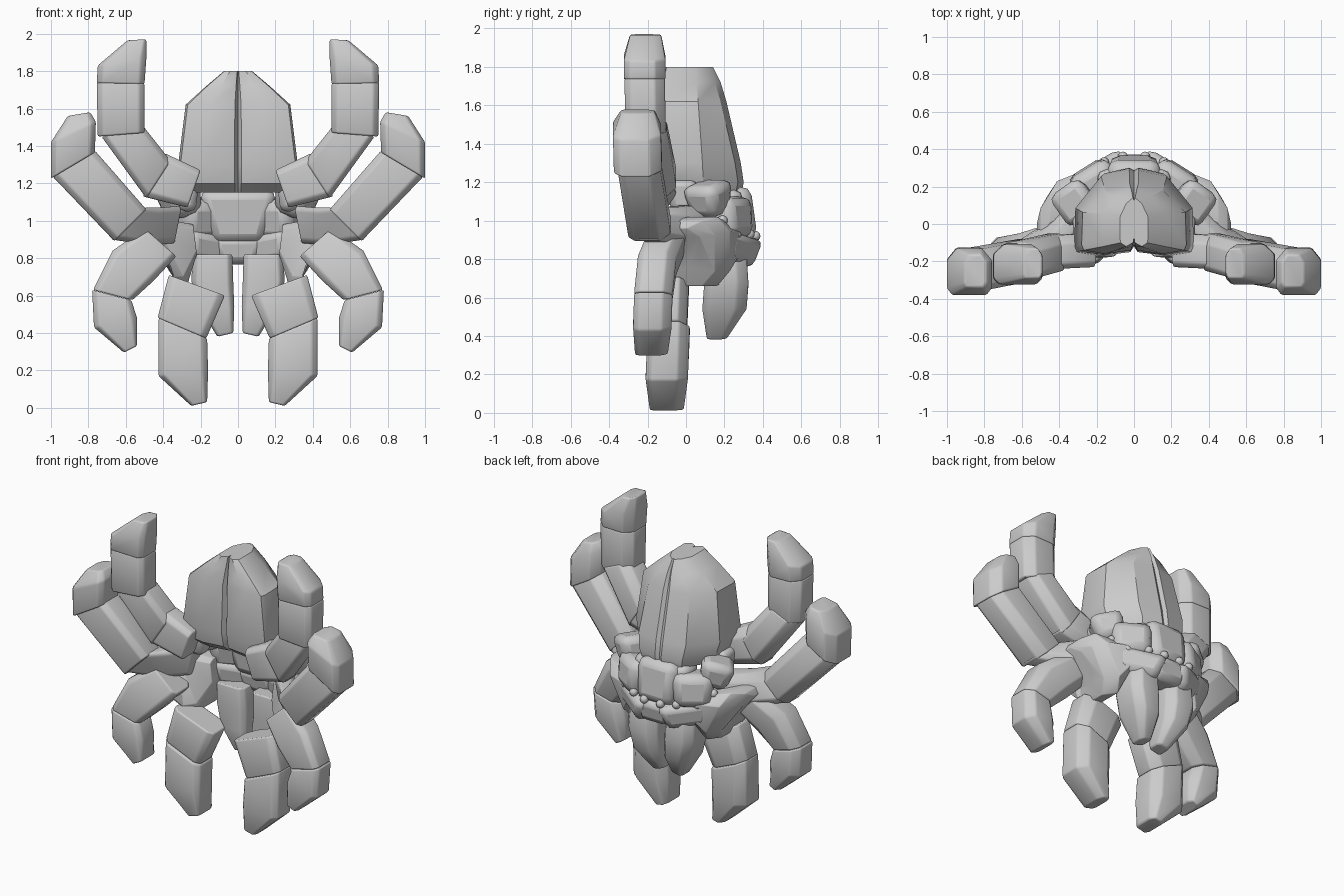
import bpy, bmesh, math
from mathutils import Vector, Euler

cube = bpy.data.objects.get("Cube")
if cube:
    bpy.data.objects.remove(cube, do_unlink=True)

grey = bpy.data.materials.new("stone grey")
grey.use_nodes = True
grey.diffuse_color = (0.6, 0.6, 0.6, 1)
grey.node_tree.nodes["Principled BSDF"].inputs["Base Color"].default_value = (0.6, 0.6, 0.6, 1)


def finish(name, bm, mirror=False, bevel=0, angle=45):
    """Turn a bmesh into a shaded object, optionally mirrored across x."""
    bmesh.ops.recalc_face_normals(bm, faces=bm.faces)
    mesh = bpy.data.meshes.new(name)
    bm.to_mesh(mesh)
    bm.free()
    mesh.materials.append(grey)
    obj = bpy.data.objects.new(name, mesh)
    bpy.context.collection.objects.link(obj)
    if bevel:
        mod = obj.modifiers.new("soft edges", "BEVEL")
        mod.width, mod.segments = bevel, 2
    if mirror:
        mod = obj.modifiers.new("other side", "MIRROR")
        mod.use_mirror_merge = False
    bpy.ops.object.select_all(action="DESELECT")
    obj.select_set(True)
    bpy.context.view_layer.objects.active = obj
    bpy.ops.object.shade_smooth_by_angle(angle=math.radians(angle))
    return obj


def skin(bm, rings):
    """Skin closed rings of points and cap both ends."""
    loops = [[bm.verts.new(p) for p in ring] for ring in rings]
    n = len(loops[0])
    for low, high in zip(loops, loops[1:]):
        for i in range(n):
            j = (i + 1) % n
            bm.faces.new((low[i], low[j], high[j], high[i]))
    bm.faces.new(loops[0])
    bm.faces.new(loops[-1])


# Outline of a chamfered box section: fraction across, fraction deep
SECTION = [(0, -.35), (.12, -.5), (.88, -.5), (1, -.35),
           (1, .25), (.78, .5), (.22, .5), (0, .25)]


def segment(name, depth, *rungs, taper=1):
    """A limb piece; each rung is inner x, z, outer x, z and the middle y."""
    bm = bmesh.new()
    rings = []
    for k, (ax, az, bx, bz, y) in enumerate(rungs):
        d = depth * (taper if k == len(rungs) - 1 else 1)
        rings.append([(ax + (bx - ax) * t, y + d * v, az + (bz - az) * t)
                      for t, v in SECTION])
    skin(bm, rings)
    return finish(name, bm, mirror=True, bevel=.01, angle=60)


def stone(name, place, size, turn=(0, 0, 0), mirror=True, taper=.75):
    """A rounded faceted lump, narrowing toward its bottom."""
    bm = bmesh.new()
    bmesh.ops.create_cube(bm, size=1)
    rot = Euler([math.radians(a) for a in turn]).to_matrix()
    for v in bm.verts:
        f = taper if v.co.z < 0 else 1
        v.co = Vector((v.co.x * f * size[0], v.co.y * f * size[1], v.co.z * size[2]))
        v.co = rot @ v.co + Vector(place)
    return finish(name, bm, mirror, bevel=min(size) * .28, angle=60)


# Abdomen: half sections by height, creased down the middle of both sides
def abdomen_ring(z, w, front, back):
    half = [(.06, front), (.55, front - .02), (.96, front), (1, front + .03),
            (.98, back * .3), (.55, back - .03), (.08, back)]
    right = [(w * x, y, z) for x, y in half]
    left = [(-x, y, z) for x, y, z in reversed(right)]
    return [(0, front + .03, z)] + right + [(0, back - .015, z)] + left


bm = bmesh.new()
skin(bm, [abdomen_ring(*r) for r in (
    (1.15, .27, -.07, .29), (1.2, .29, -.13, .3), (1.3, .32, -.15, .285),
    (1.62, .28, -.14, .21), (1.72, .17, -.12, .18), (1.8, .075, -.1, .14))])
finish("abdomen", bm, angle=30)

# Upper legs
segment("upper_leg_hip", .18, (.27, 1.07, .2, 1.27, -.14), (.51, 1.13, .39, 1.36, -.15))
segment("upper_leg_thigh", .2, (.49, 1.12, .36, 1.32, -.15), (.73, 1.45, .53, 1.535, -.2))
segment("upper_leg_shin", .21, (.75, 1.45, .5, 1.47, -.21), (.755, 1.74, .5, 1.735, -.215))
segment("upper_leg_tip", .215, (.755, 1.735, .5, 1.73, -.215), (.75, 1.83, .49, 1.87, -.215),
        (.59, 1.965, .49, 1.97, -.21), taper=.75)

# Outer legs
segment("outer_leg_hip", .18, (.34, .88, .3, 1.08, .04), (.48, .87, .42, 1.07, -.08),
        (.68, .9, .5, 1.07, -.19))
segment("outer_leg_thigh", .22, (.66, .89, .49, 1.06, -.19), (.99, 1.235, .765, 1.375, -.245))
segment("outer_leg_tip", .25, (1, 1.225, .765, 1.365, -.25), (1, 1.42, .76, 1.53, -.255),
        (.91, 1.56, .79, 1.58, -.25), taper=.7)

# Lower side legs with their broad hips
segment("side_leg_hip", .26, (.22, .82, .24, .98, .17), (.27, .66, .45, 1.02, .1),
        (.33, .66, .5, 1.0, .02), (.36, .76, .52, .96, -.06))
segment("side_leg_thigh", .2, (.33, .81, .5, .96, -.1), (.45, .68, .67, .84, -.15),
        (.565, .575, .775, .63, -.17))
segment("side_leg_tip", .2, (.57, .575, .78, .63, -.17), (.54, .48, .77, .43, -.175),
        (.54, .33, .61, .295, -.18), taper=.85)

# Bottom legs
segment("bottom_leg_thigh", .19, (.07, .6, .37, .71, -.08), (.17, .37, .43, .48, -.09))
segment("bottom_leg_tip", .22, (.165, .37, .425, .48, -.09), (.16, .2, .425, .17, -.1),
        (.165, .03, .25, .01, -.1), taper=.8)

# Broad feelers hanging under the face
segment("feeler", .23, (.03, .82, .24, .82, .2), (.025, .66, .25, .68, .21),
        (.02, .54, .21, .54, .2), (.025, .4, .11, .38, .16), taper=.45)

# Thorax shell and shoulders
stone("thorax", (0, .21, 1.02), (.42, .18, .28), mirror=False, taper=.65)
stone("shoulder", (.31, .12, 1.11), (.22, .22, .18), (0, 15, -35))
stone("shoulder_front", (.27, -.02, 1.13), (.12, .16, .16))

# Face plates and jaw
stone("brow_plate", (0, .26, 1.03), (.29, .2, .28), (10, 0, 0), mirror=False, taper=.9)
stone("cheek_plate", (.21, .22, 1.01), (.26, .2, .22), (8, 0, -32), taper=.9)
stone("lip_centre", (0, .27, .84), (.28, .22, .15), mirror=False)
stone("lip_side", (.17, .24, .85), (.34, .2, .16), (0, -10, -32))

# Eyes
for spot in ((.34, .19, 1), (.27, .26, .93), (.16, .33, .93), (.06, .36, .92)):
    bm = bmesh.new()
    bmesh.ops.create_uvsphere(bm, u_segments=12, v_segments=8, radius=.027)
    bmesh.ops.translate(bm, verts=bm.verts, vec=spot)
    finish("eye", bm, mirror=True)
